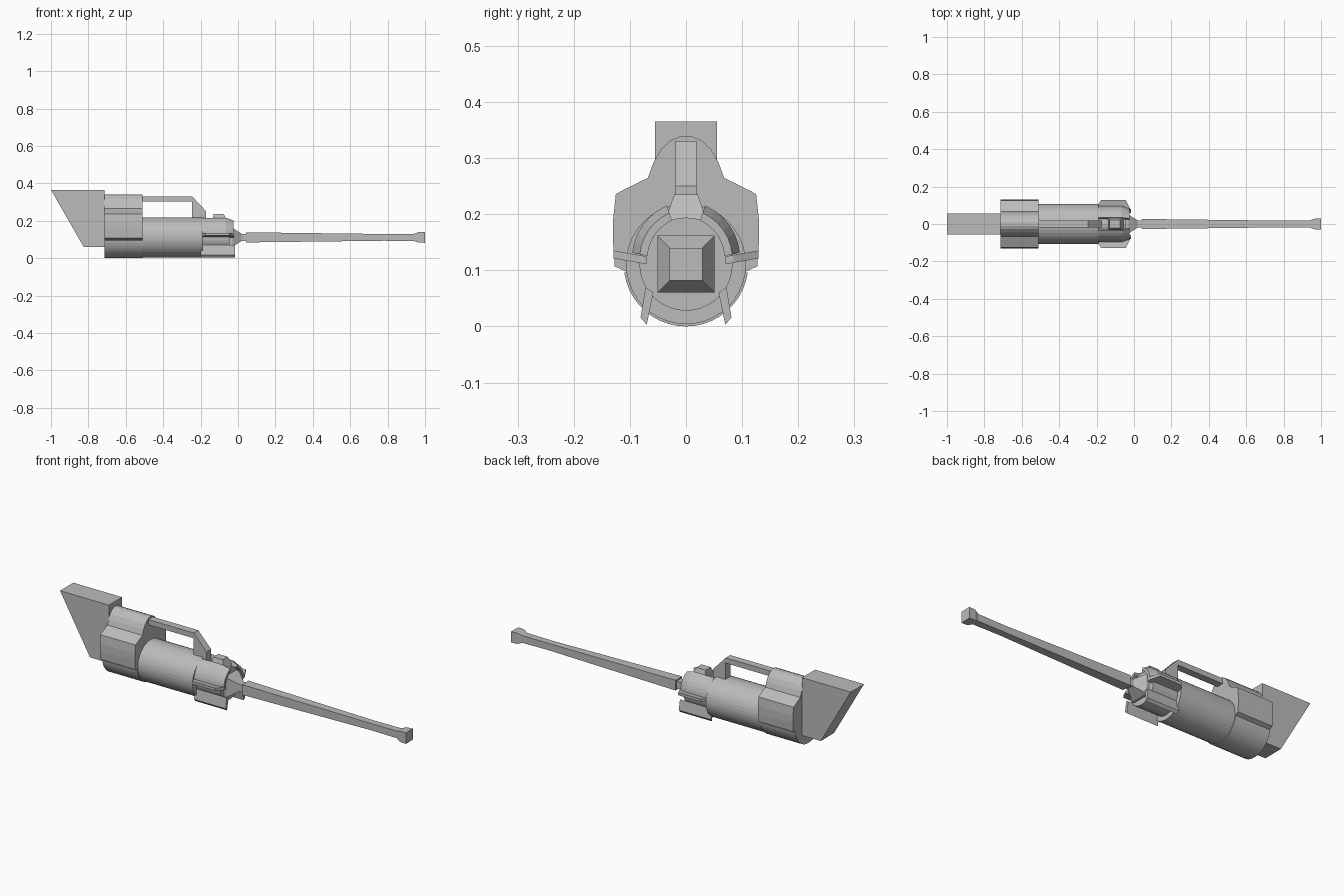
import bpy, bmesh, math
from mathutils import Vector

cube = bpy.data.objects.get("Cube")
if cube:
    bpy.data.objects.remove(cube)

# One flat grey for everything
grey = bpy.data.materials.new("plain grey")
grey.use_nodes = True
COLOUR = (0.5, 0.5, 0.5, 1)
grey.diffuse_color = COLOUR
grey.node_tree.nodes["Principled BSDF"].inputs["Base Color"].default_value = COLOUR

AXIS_Z = 0.111  # height of the barrel axis


def loft(name, rings):
    """Closed solid through a series of equal-sized point rings."""
    bm = bmesh.new()
    loops = [[bm.verts.new(p) for p in ring] for ring in rings]
    n = len(loops[0])
    for a, b in zip(loops, loops[1:]):
        for i in range(n):
            j = (i + 1) % n
            bm.faces.new((a[i], a[j], b[j], b[i]))
    bm.faces.new(loops[0])
    bm.faces.new(loops[-1])
    bmesh.ops.recalc_face_normals(bm, faces=bm.faces)
    mesh = bpy.data.meshes.new(name)
    bm.to_mesh(mesh)
    bm.free()
    mesh.materials.append(grey)
    obj = bpy.data.objects.new(name, mesh)
    bpy.context.collection.objects.link(obj)
    return obj


def side_plate(name, xz, half):
    """Side outline (x, z) given a width across y."""
    return loft(name, [[(x, y, z) for x, z in xz] for y in (-half, half)])


def along_x(name, yz, x0, x1):
    """Cross-section (y, z) pushed along x."""
    return loft(name, [[(x, y, z) for y, z in yz] for x in (x0, x1)])


def circle(r, start=0, end=360, steps=40, closed=True):
    count = steps if closed else steps + 1
    out = []
    for i in range(count):
        a = math.radians(start + (end - start) * i / steps)
        out.append((r * math.cos(a), AXIS_Z + r * math.sin(a)))
    return out


# Shoulder stock
side_plate("stock", [(-1, .365), (-.715, .365), (-.715, .06), (-.825, .06)], .055)

# Rear housing: round belly, side cheeks and a domed crest
cheek = [(.105, .097), (.127, .107), (.13, .15), (.13, .19), (.125, .236), (.068, .265)]
dome = [(.058, .292), (.045, .315), (.028, .331), (.01, .339)]
right_half = cheek + dome
belly = circle(.111, 188, 352, 20, closed=False)
along_x("rear_housing", belly + right_half + [(-y, z) for y, z in reversed(right_half)],
        -.715, -.51)

# Main tube and narrower front collar
along_x("main_tube", circle(.107), -.52, -.19)
along_x("front_collar", circle(.083), -.2, -.045)

# Carry handle with a solid sloping front post
side_plate("carry_handle", [(-.52, .33), (-.245, .33), (-.17, .25), (-.17, .19),
                            (-.245, .19), (-.245, .302), (-.52, .302)], .019)

# Sight block on the collar
loft("sight_block", [[(-.14, -.04, .18), (-.05, -.04, .18), (-.05, .04, .18), (-.14, .04, .18)],
                     [(-.13, -.021, .235), (-.075, -.021, .235),
                      (-.075, .021, .235), (-.13, .021, .235)]])


def shell_ring(x, outer, inner, side):
    """Arc-shaped slice of an upper shell, flaring a little towards its top."""
    ring = []
    for r, angles in ((outer, range(12, 73, 10)), (inner, range(72, 11, -10))):
        for a in angles:
            rr = r + .012 * (a - 12) / 60
            ring.append((x, side * rr * math.cos(math.radians(a)),
                         AXIS_Z + rr * math.sin(math.radians(a))))
    return ring


for side, word in ((1, "left"), (-1, "right")):
    # Curved upper shells, tapered at the front
    loft(word + "_upper_shell", [shell_ring(-.19, .098, .07, side),
                                 shell_ring(-.065, .098, .07, side),
                                 shell_ring(-.025, .084, .07, side)])
    # Horizontal fins with chamfered tips
    plan = [(-.195, .07), (-.195, .1), (-.175, .129), (-.045, .129), (-.022, .085), (-.022, .07)]
    loft(word + "_side_fin", [[(x, side * y, z + .18 * (y - .083)) for x, y in plan]
                              for z in (.113, .127)])
    # Downward fins
    fin = [(.072, .07), (.081, .016), (.07, .003), (.058, .06)]
    along_x(word + "_lower_fin", [(side * y, z) for y, z in fin], -.2, -.015)


def square(x, h):
    return [(x, y * h, AXIS_Z + z * h) for y, z in ((-1, -1), (1, -1), (1, 1), (-1, 1))]


# Square barrel: flared root, short neck, long taper and flared muzzle
stations = [(-.06, .051), (-.03, .051), (.02, .019), (.042, .019), (.042, .027),
            (.78, .018), (.94, .019), (.965, .028), (1, .029)]
loft("barrel", [square(x, h) for x, h in stations])
